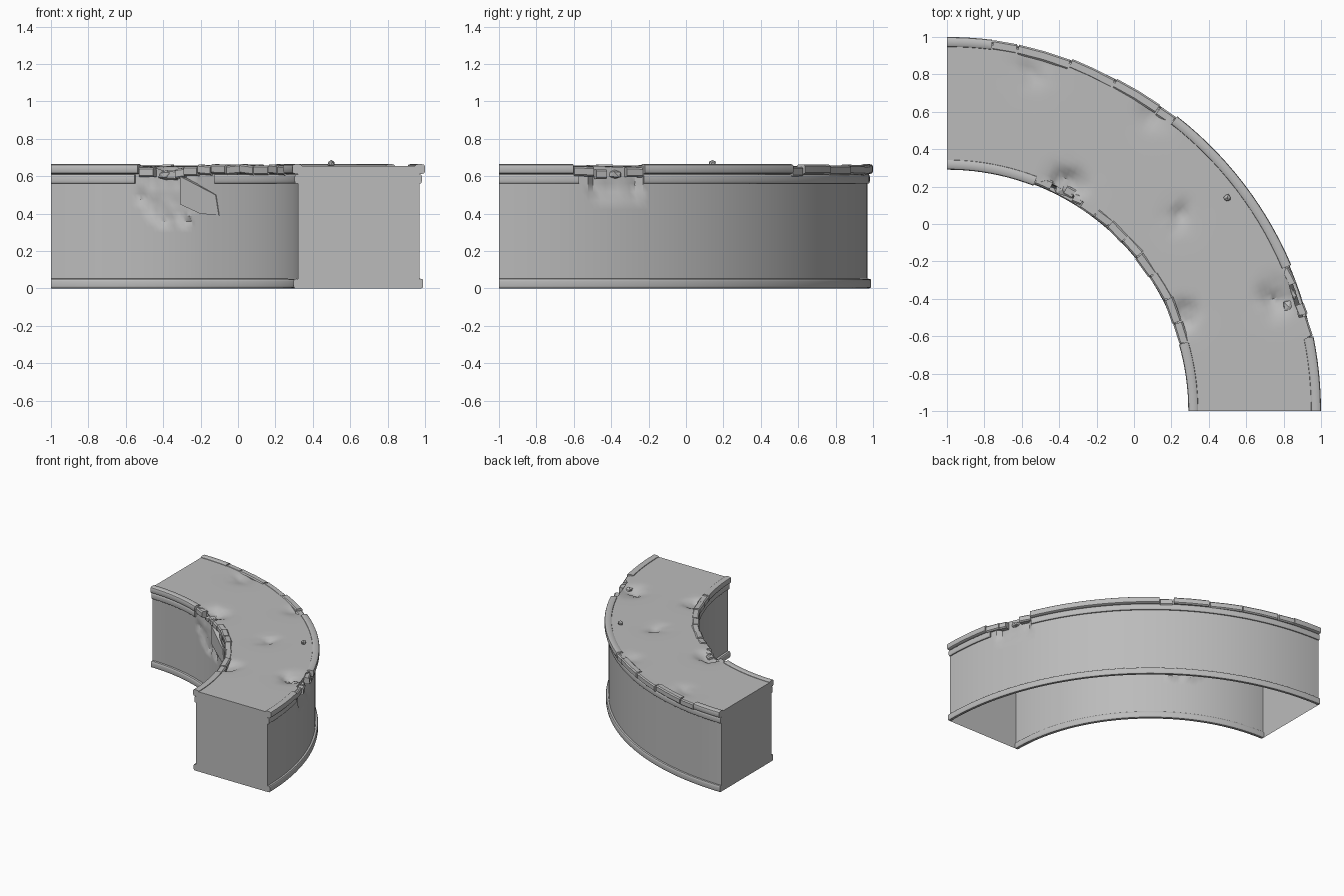
import bpy, bmesh, math, random
from mathutils import Vector, noise

random.seed(4)
cube = bpy.data.objects.get("Cube")
if cube:
    bpy.data.objects.remove(cube)

stone = bpy.data.materials.new("grey_stone")
stone.use_nodes = True
GREY = (0.5, 0.5, 0.5, 1)
stone.diffuse_color = GREY
stone.node_tree.nodes["Principled BSDF"].inputs["Base Color"].default_value = GREY

IN, OUT, TOP = 1.32, 1.97, 0.655


def polar(angle, r, z):
    """Point on the quarter ring, whose centre is the corner (-1, -1)."""
    t = math.radians(angle)
    return Vector((r * math.cos(t) - 1, r * math.sin(t) - 1, z))


def finish(name, bm, smooth=True, recalc=True):
    if recalc:
        bmesh.ops.recalc_face_normals(bm, faces=bm.faces)
    me = bpy.data.meshes.new(name)
    bm.to_mesh(me)
    bm.free()
    ob = bpy.data.objects.new(name, me)
    bpy.context.collection.objects.link(ob)
    me.materials.append(stone)
    if smooth:
        bpy.ops.object.select_all(action='DESELECT')
        ob.select_set(True)
        bpy.context.view_layer.objects.active = ob
        bpy.ops.object.shade_smooth_by_angle(angle=math.radians(35))
    return ob


def sweep(bm, profile, a0, a1, step=2.0, start=(0, 0), end=(0, 0)):
    """Sweep a closed (r, z) profile; start and end shift it to skew broken pieces."""
    n = max(1, round((a1 - a0) / step))
    rings = []
    for i in range(n + 1):
        f = i / n
        dr, dz = (s + (e - s) * f for s, e in zip(start, end))
        rings.append([bm.verts.new(polar(a0 + (a1 - a0) * f, r + dr, z + dz)) for r, z in profile])
    m = len(profile)
    for a, b in zip(rings, rings[1:]):
        for j in range(m):
            bm.faces.new((a[j], a[(j + 1) % m], b[(j + 1) % m], b[j]))
    bm.faces.new(rings[0])
    bm.faces.new(rings[-1])


def bead(r0, r1, z0, z1, power=0.55, n=14):
    """Rounded-box cross-section."""
    pts = []
    for i in range(n):
        t = 2 * math.pi * (i + 0.5) / n
        c, s = math.cos(t), math.sin(t)
        pts.append(((r0 + r1) / 2 + (r1 - r0) / 2 * math.copysign(abs(c) ** power, c),
                    (z0 + z1) / 2 + (z1 - z0) / 2 * math.copysign(abs(s) ** power, s)))
    return pts


# Body: inner wall, deck and outer wall in one sheet, open underneath
DECK_DENTS = [(40, 1.62, 0.10, 0.025), (22, 1.36, 0.10, 0.04), (19, 1.86, 0.11, 0.04),
              (76, 1.89, 0.12, 0.02), (55, 1.92, 0.10, 0.02), (62, 1.36, 0.12, 0.05)]
dents = [(polar(a, r, 0), size, depth) for a, r, size, depth in DECK_DENTS]


def worn(angle, r, z):
    p = polar(angle, r, z)
    rough = noise.noise(p * 14)
    if z > TOP - 0.001:
        for c, size, depth in dents:
            d = (Vector((p.x, p.y, 0)) - c).length / size
            z -= depth * math.exp(-2 * d * d) * (0.9 + 0.9 * rough)
        z = min(z, TOP)
    if r < IN + 0.001:
        # broken patch of the inner wall
        d = math.hypot((angle - 61) / 8.5, (z - 0.54) / 0.2)
        if d + 0.4 * rough < 0.9:
            r += 0.012 + 0.018 * abs(rough)
    if r > OUT - 0.001 and z > 0.5 and abs(angle - 18.5) < 4:
        r -= 0.02 + 0.02 * abs(rough)
    return polar(angle, r, z)


profile = [(IN, TOP * i / 22) for i in range(22)]
profile += [(IN + (OUT - IN) * i / 26, TOP) for i in range(27)]
profile += [(OUT, TOP * (1 - i / 14)) for i in range(1, 15)]
bm = bmesh.new()
rows = [[bm.verts.new(worn(a, r, z)) for r, z in profile] for a in range(0, 91)]
for a, b in zip(rows, rows[1:]):
    for j in range(len(profile) - 1):
        bm.faces.new((a[j], b[j], b[j + 1], a[j + 1]))
finish("walls_and_deck", bm, recalc=False)

# Flat end walls
for name, angle in (("front_end_wall", 0), ("side_end_wall", 90)):
    bm = bmesh.new()
    corners = [(IN, 0), (OUT, 0), (OUT, TOP), (IN, TOP)]
    if angle:
        corners.reverse()
    bm.faces.new([bm.verts.new(polar(angle, r, z)) for r, z in corners])
    finish(name, bm, smooth=False, recalc=False)

# Base mouldings and the bands under the rims, broken where the stone is damaged
for name, r0, r1, z0, z1, spans in (
        ("inner_base_moulding", 1.297, 1.33, 0, 0.052, [(0, 90)]),
        ("outer_base_moulding", 1.96, 1.99, 0, 0.052, [(0, 90)]),
        ("inner_band", 1.303, 1.335, 0.56, 0.61, [(0, 48), (70, 90)]),
        ("outer_band", 1.95, 1.983, 0.56, 0.61, [(0, 12.5), (23, 90)])):
    bm = bmesh.new()
    for a0, a1 in spans:
        sweep(bm, bead(r0, r1, z0, z1, 0.5), a0, a1)
    finish(name, bm)


# Rims: long sound runs with short, shifted broken blocks between them
def rim(name, r0, r1, sound, broken, inward):
    bm = bmesh.new()
    for a0, a1 in sound:
        sweep(bm, bead(r0, r1, 0.612, 0.665), a0, a1)
    for a0, a1, drop in broken:
        def shift():
            return (inward * random.uniform(0, 0.012 + drop * 0.5),
                    -drop + random.uniform(-0.009, 0.002))
        sweep(bm, bead(r0, r1, 0.612, 0.665, 0.45, 8), a0 + 0.15, a1 - 0.15, 4, shift(), shift())
    finish(name, bm)


rim("inner_rim", 1.29, 1.345, [(0, 16), (69, 90)],
    [(16, 21, 0), (21, 27, 0), (27, 33.5, 0), (33.5, 39, 0), (39, 44, 0), (44, 49, 0),
     (49, 53, 0), (53, 57, 0.004), (57, 59.5, 0.02), (59.5, 62, 0.03), (65, 69, 0.012)], 1)
rim("outer_rim", 1.945, 2.0, [(0, 11.5), (23, 52), (83, 90)],
    [(11.5, 15, 0.006), (15, 17, 0.025), (20, 23, 0.012),
     (52, 55, 0.008), (55, 63, 0), (63, 70.5, 0), (70.5, 79, 0), (79, 83, 0.004)], -1)


# Loose fragments
def fragment(name, angle, r, z, size):
    bm = bmesh.new()
    bmesh.ops.create_icosphere(bm, subdivisions=1, radius=1)
    centre = polar(angle, r, z)
    for v in bm.verts:
        v.co = centre + Vector([c * s for c, s in zip(v.co, size)]) * random.uniform(0.75, 1.15)
    finish(name, bm, smooth=False)


fragment("deck_pebble", 37.3, 1.884, 0.668, (0.02, 0.02, 0.018))
fragment("outer_rubble_low", 18.5, 1.94, 0.61, (0.03, 0.05, 0.03))
fragment("outer_rubble_high", 17, 1.91, 0.635, (0.035, 0.045, 0.02))
fragment("inner_rubble", 62.5, 1.335, 0.605, (0.05, 0.035, 0.03))

# Tilted shard on the inner wall
bm = bmesh.new()
outline = [(58, 0.6), (48, 0.5), (47, 0.39), (52.5, 0.4), (58, 0.45)]
front = [bm.verts.new(polar(a, 1.316 - 0.0015 * (a - 47), z)) for a, z in outline]
back = [bm.verts.new(polar(a, 1.335, z)) for a, z in outline]
bm.faces.new(front)
bm.faces.new(back)
for i in range(len(outline)):
    j = (i + 1) % len(outline)
    bm.faces.new((front[i], front[j], back[j], back[i]))
finish("wall_shard", bm, smooth=False)
